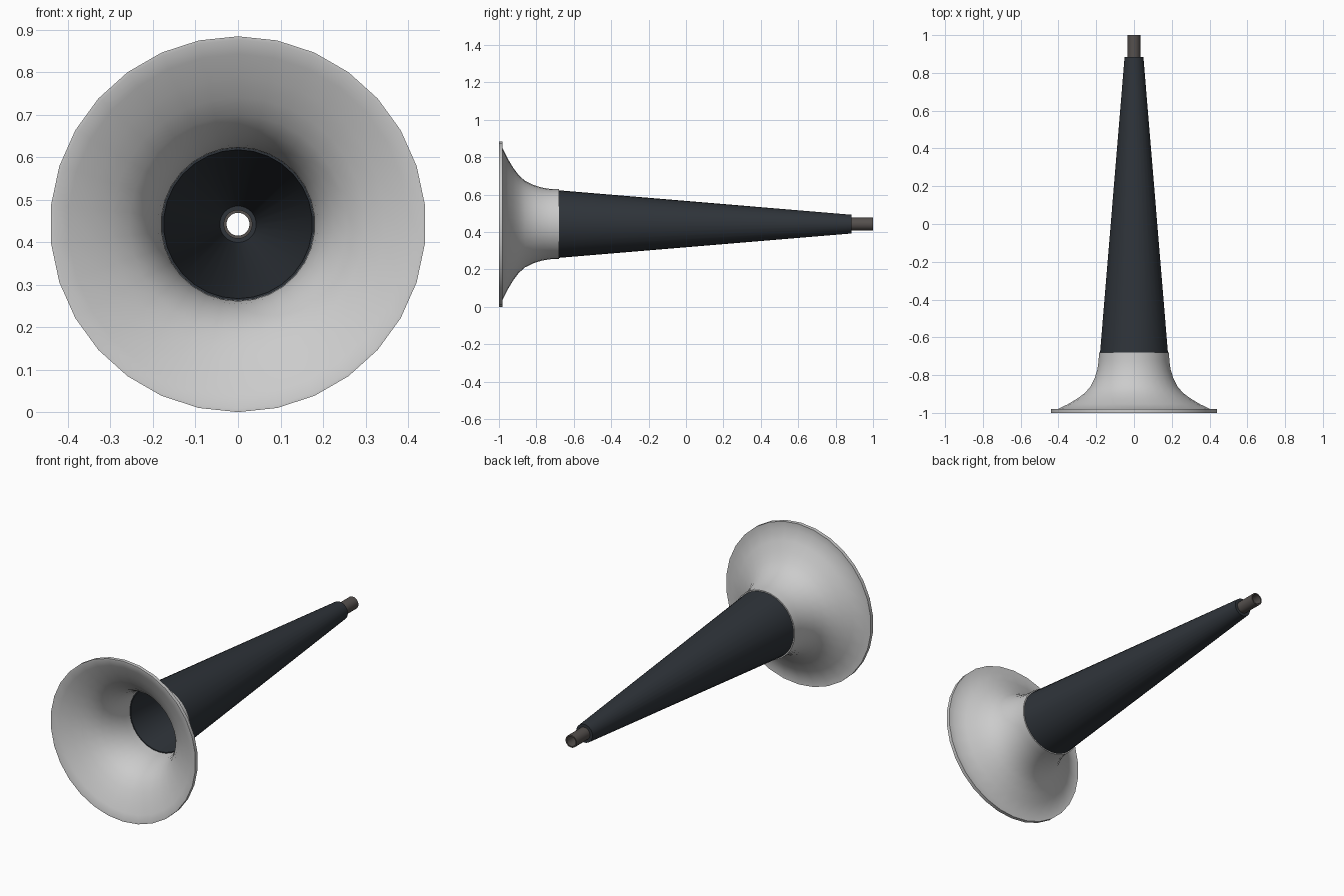
import bpy, bmesh, math

if "Cube" in bpy.data.objects:
    bpy.data.objects.remove(bpy.data.objects["Cube"])

AXIS_Z = 0.442
SIDES = 30


def paint(name, rgb):
    mat = bpy.data.materials.new(name)
    mat.diffuse_color = (*rgb, 1)
    mat.use_nodes = True
    mat.node_tree.nodes["Principled BSDF"].inputs["Base Color"].default_value = mat.diffuse_color
    return mat


def lathe(name, profile, mat=None, angle=35):
    """Spin a closed (radius, y) profile around the horizontal horn axis."""
    bm = bmesh.new()
    rings = []
    for r, y in profile:
        ring = []
        for i in range(SIDES):
            a = math.pi / 2 + 2 * math.pi * i / SIDES
            ring.append(bm.verts.new((r * math.cos(a), y, AXIS_Z + r * math.sin(a))))
        rings.append(ring)
    for k, ring in enumerate(rings):
        nxt = rings[(k + 1) % len(rings)]
        for i in range(SIDES):
            j = (i + 1) % SIDES
            bm.faces.new((ring[i], ring[j], nxt[j], nxt[i]))
    bmesh.ops.recalc_face_normals(bm, faces=bm.faces)
    mesh = bpy.data.meshes.new(name)
    bm.to_mesh(mesh)
    bm.free()
    obj = bpy.data.objects.new(name, mesh)
    bpy.context.collection.objects.link(obj)
    if mat:
        mesh.materials.append(mat)
    bpy.ops.object.select_all(action='DESELECT')
    obj.select_set(True)
    bpy.context.view_layer.objects.active = obj
    bpy.ops.object.shade_smooth_by_angle(angle=math.radians(angle))
    return obj


# Flared bell: outer curve, rolled rim band, then the inner curve back to the throat
outer = [(0.187, -0.68), (0.188, -0.725), (0.195, -0.77), (0.209, -0.815),
         (0.231, -0.86), (0.262, -0.895), (0.303, -0.925), (0.350, -0.953),
         (0.405, -0.980)]
rim = [(0.442, -0.980), (0.442, -1.0), (0.434, -1.0)]
inner = [(0.400, -0.986), (0.346, -0.960), (0.298, -0.932), (0.256, -0.901),
         (0.225, -0.864), (0.202, -0.818), (0.188, -0.772), (0.181, -0.726),
         (0.180, -0.68)]
lathe("bell", outer + rim + inner)

# Long tapered hollow body with a closed-in narrow end
lathe("cone_body", [(0.181, -0.685), (0.050, 0.885), (0.030, 0.885),
                    (0.030, 0.872), (0.043, 0.872), (0.175, -0.685)],
      paint("dark_slate", (0.028, 0.034, 0.042)))

# Short open pipe at the narrow end
lathe("mouth_pipe", [(0.034, 0.86), (0.034, 1.0), (0.027, 1.0), (0.027, 0.86)],
      paint("pipe_metal", (0.09, 0.08, 0.075)))
